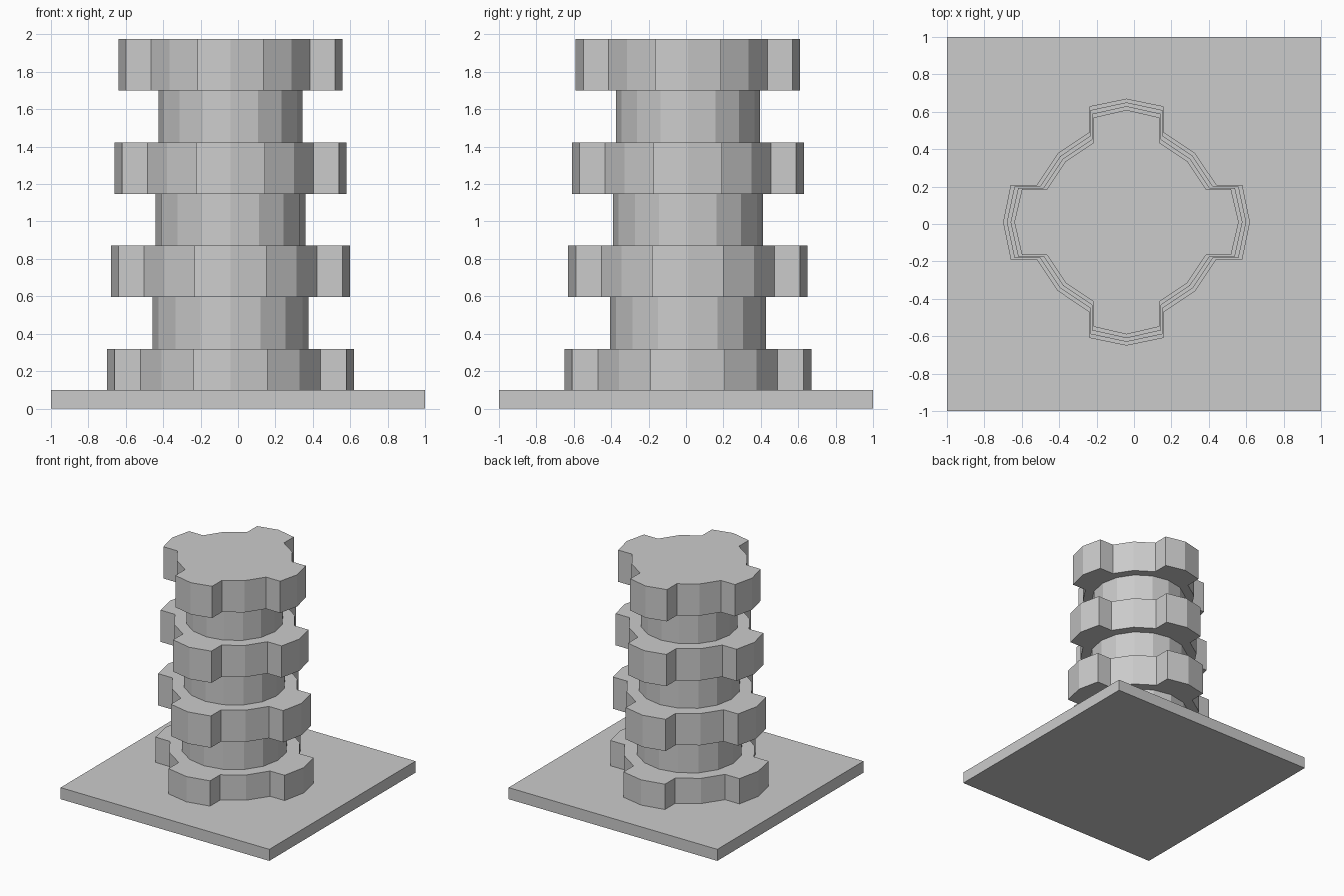
import bpy
import bmesh
import math

cube = bpy.data.objects.get("Cube")
if cube:
    bpy.data.objects.remove(cube, do_unlink=True)

CENTRE = (-0.04, 0.01)      # column axis, slightly off the plate's middle
STEP = math.pi / 8          # sixteen-sided rounds

stone = bpy.data.materials.new("grey stone")
stone.use_nodes = True
colour = (0.6, 0.6, 0.6, 1)
stone.diffuse_color = colour
stone.node_tree.nodes["Principled BSDF"].inputs["Base Color"].default_value = colour


def extrude_outline(name, outline, bottom, top, centre=(0, 0)):
    """Flat-shaded prism with the given outline."""
    bm = bmesh.new()
    face = bm.faces.new([bm.verts.new((x, y, bottom)) for x, y in outline])
    side = bmesh.ops.extrude_face_region(bm, geom=[face])["geom"]
    lifted = [v for v in side if isinstance(v, bmesh.types.BMVert)]
    bmesh.ops.translate(bm, verts=lifted, vec=(0, 0, top - bottom))
    bmesh.ops.recalc_face_normals(bm, faces=bm.faces)
    mesh = bpy.data.meshes.new(name)
    bm.to_mesh(mesh)
    bm.free()
    mesh.materials.append(stone)
    obj = bpy.data.objects.new(name, mesh)
    obj.location = (*centre, 0)
    bpy.context.collection.objects.link(obj)


def ring(radius):
    return [(radius * math.cos(i * STEP), radius * math.sin(i * STEP))
            for i in range(16)]


def lobed_outline(reach):
    """Round body with four blunt pointed lugs."""
    body = reach - 0.14
    inner, half = body * math.cos(STEP), body * math.sin(STEP)
    corner = reach - 0.041
    diagonal = body * math.sqrt(0.5)
    quarter = [(inner, -half), (corner, -half), (reach, 0),
               (corner, half), (inner, half), (diagonal, diagonal)]
    points = []
    for _ in range(4):
        points += quarter
        quarter = [(-y, x) for x, y in quarter]
    return points


# Square base plate
extrude_outline("base_plate", [(-1, -1), (1, -1), (1, 1), (-1, 1)], 0, 0.1)

# Lobed collars alternating with plain drums, narrowing upwards
PERIOD = 0.552
for i in range(4):
    top = 0.319 + i * PERIOD
    bottom = max(0.1, top - 0.275)
    extrude_outline(f"lobed_collar_{i + 1}", lobed_outline(0.66 - 0.02 * i),
                    bottom, top, CENTRE)
    if i < 3:
        extrude_outline(f"drum_{i + 1}", ring(0.417 - 0.016 * i),
                        top, top + PERIOD - 0.275, CENTRE)
